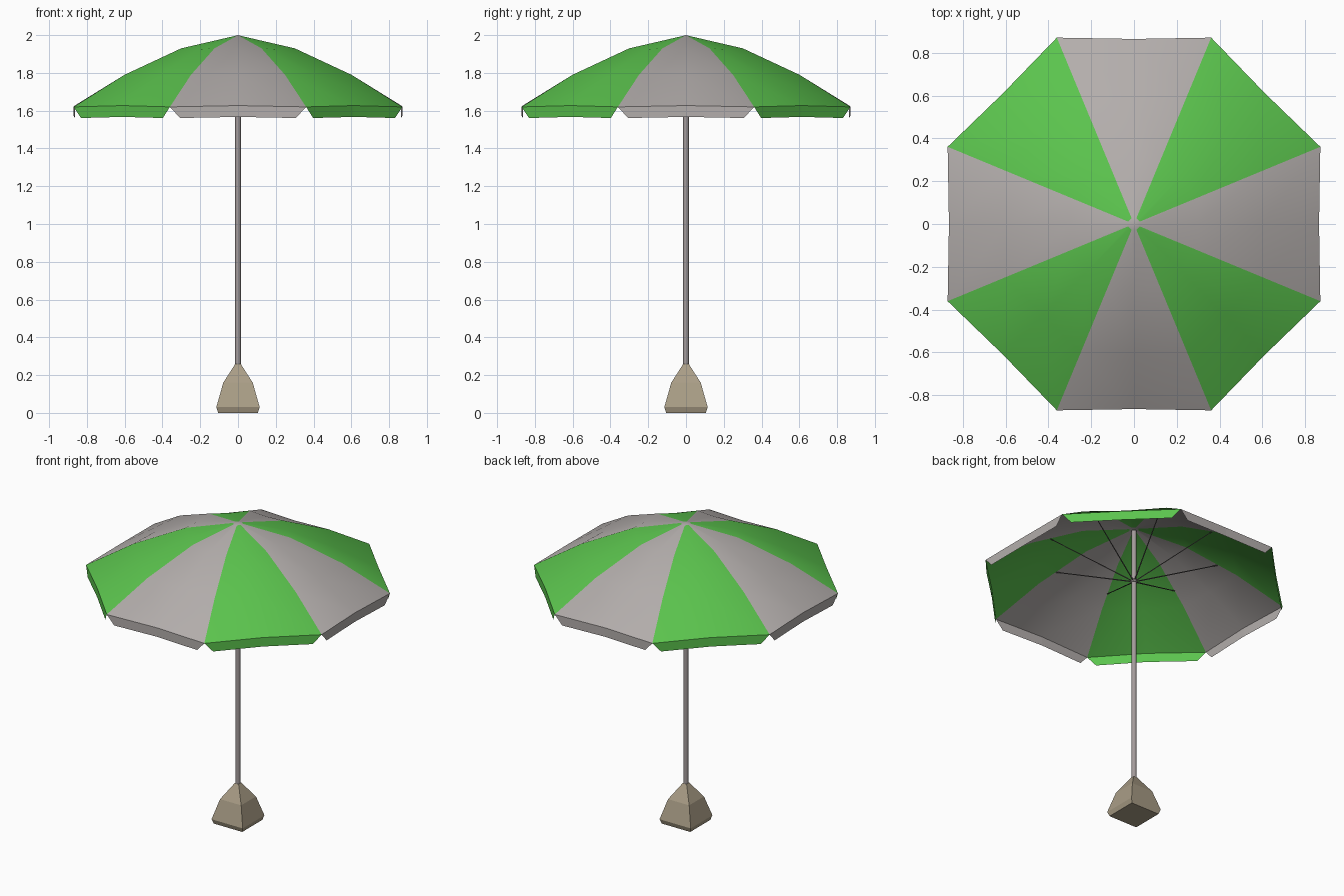
import bpy, bmesh, math
from mathutils import Vector

if "Cube" in bpy.data.objects:
    bpy.data.objects.remove(bpy.data.objects["Cube"])


def material(name, rgb):
    m = bpy.data.materials.new(name)
    m.diffuse_color = (*rgb, 1)
    m.use_nodes = True
    m.node_tree.nodes["Principled BSDF"].inputs["Base Color"].default_value = m.diffuse_color
    return m


GREY = material("grey", (0.45, 0.42, 0.41))
GREEN = material("green", (0.105, 0.55, 0.075))
POLE = material("pole grey", (0.37, 0.33, 0.33))
DARK = material("dark metal", (0.13, 0.12, 0.12))
STONE = material("stone", (0.40, 0.34, 0.24))


def finish(bm, name, mats):
    me = bpy.data.meshes.new(name)
    bm.to_mesh(me)
    bm.free()
    for m in mats:
        me.materials.append(m)
    ob = bpy.data.objects.new(name, me)
    bpy.context.collection.objects.link(ob)
    return ob


def polar(r, a, z):
    return Vector((r * math.cos(a), r * math.sin(a), z))


STEP = math.pi / 8          # 16 spokes: odd ones are ribs, even ones panel middles
C = math.cos(STEP)


def canopy_point(i, r, z, sag):
    if i % 2:
        return polar(r, i * STEP, z)
    return polar(r * C * (0.993 if r > 0.9 else 1), i * STEP, z + sag)


# canopy: rings from the tip to the rim, panel middles sagging slightly
RINGS = [(0.03, 1.993, 0), (0.325, 1.93, -0.006), (0.65, 1.79, -0.008), (0.942, 1.62, 0.007)]
bm = bmesh.new()
tip = bm.verts.new((0, 0, 2.0))
rows = [[bm.verts.new(canopy_point(i, *ring)) for i in range(16)] for ring in RINGS]
for i in range(16):
    j = (i + 1) % 16
    panel = ((i + 1) // 2) % 8 % 2          # alternate panels are green
    bm.faces.new((tip, rows[0][i], rows[0][j]))
    for a, b in zip(rows, rows[1:]):
        f = bm.faces.new((a[i], b[i], b[j], a[j]))
        f.material_index = panel
for f in bm.faces:
    f.smooth = True
finish(bm, "canopy", (GREY, GREEN))

# valance: one hanging trapezoid flap per panel
bm = bmesh.new()
for k in range(8):
    i = 2 * k
    left, mid, right = (canopy_point(n, *RINGS[-1]) for n in (i - 1, i, i + 1))
    drop = Vector((0, 0, -0.06))
    top = [bm.verts.new(p) for p in (left, mid, right)]
    low = [bm.verts.new(p + drop) for p in (left.lerp(mid, 0.15), mid, right.lerp(mid, 0.15))]
    for n in range(2):
        f = bm.faces.new((top[n], low[n], low[n + 1], top[n + 1]))
        f.material_index = k % 2
finish(bm, "valance", (GREY, GREEN))


def rod(bm, a, b, r1, r2, sides):
    d = b - a
    new = bmesh.ops.create_cone(bm, cap_ends=True, segments=sides, radius1=r1, radius2=r2, depth=d.length)
    q = d.to_track_quat('Z', 'Y')
    for v in new["verts"]:
        v.co = q @ v.co + (a + b) / 2


# pole
bm = bmesh.new()
rod(bm, Vector((0, 0, 0.2)), Vector((0, 0, 1.985)), 0.015, 0.015, 12)
for f in bm.faces:
    f.smooth = len(f.verts) == 4
finish(bm, "pole", (POLE,))

# support struts from the sliding collar to the canopy ribs
bm = bmesh.new()
for k in range(8):
    a = (2 * k + 1) * STEP
    rod(bm, polar(0.012, a, 1.635), polar(0.53, a, 1.838), 0.004, 0.003, 4)
finish(bm, "struts", (DARK,))

bm = bmesh.new()
rod(bm, Vector((0, 0, 1.625)), Vector((0, 0, 1.645)), 0.02, 0.02, 8)
finish(bm, "collar", (POLE,))

# weighted base: square cross-section profile
bm = bmesh.new()
loops = []
for h, z in [(0.105, 0), (0.115, 0.03), (0.078, 0.16), (0.014, 0.26)]:
    loops.append([bm.verts.new((x * h, y * h, z)) for x, y in ((-1, -1), (1, -1), (1, 1), (-1, 1))])
for a, b in zip(loops, loops[1:]):
    for i in range(4):
        j = (i + 1) % 4
        bm.faces.new((a[i], a[j], b[j], b[i]))
bm.faces.new(loops[0][::-1])
bm.faces.new(loops[-1])
finish(bm, "base", (STONE,))
